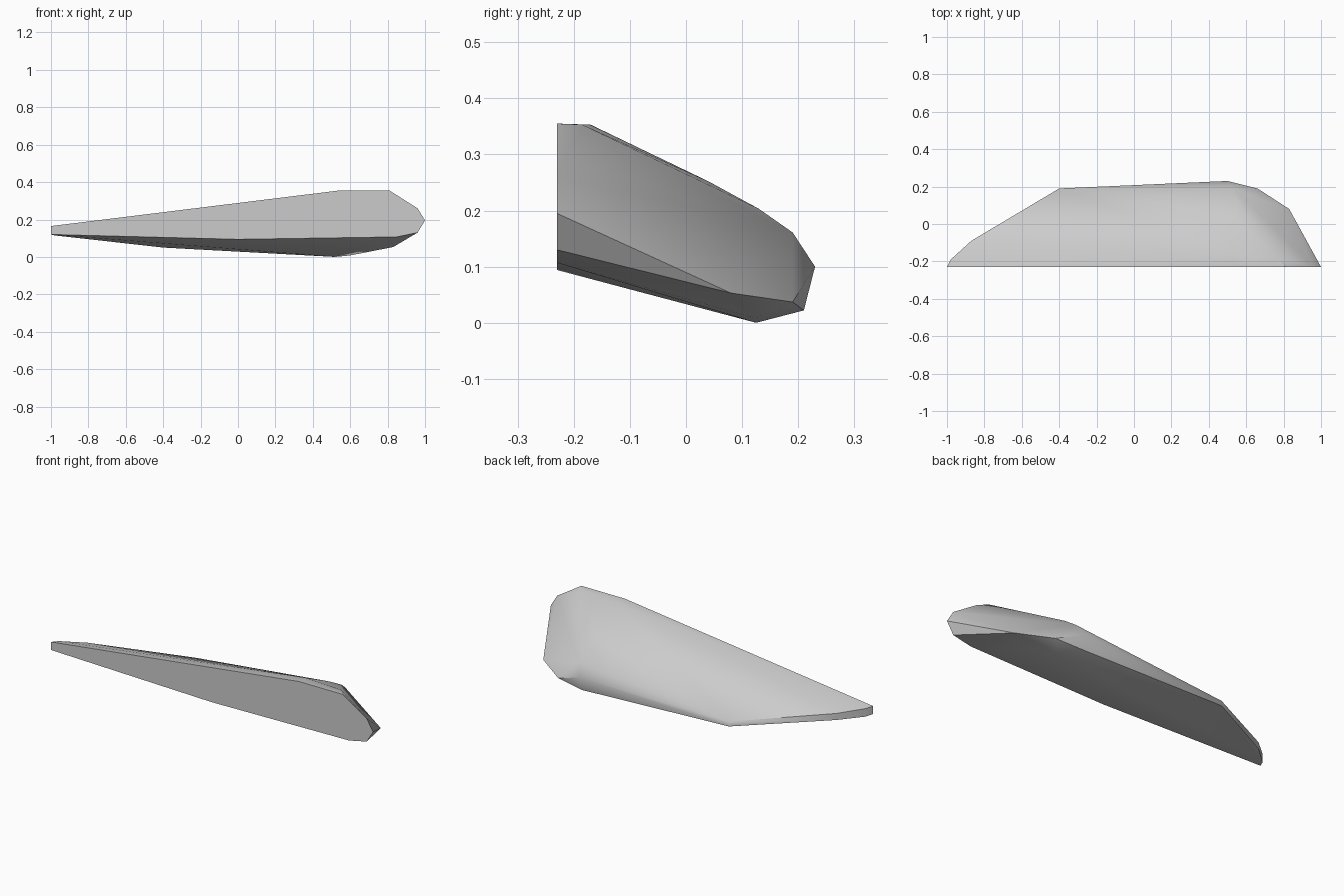
import bpy
import bmesh
import math

cube = bpy.data.objects.get("Cube")
if cube:
    bpy.data.objects.remove(cube, do_unlink=True)

# Flat front outline (x, z)
FRONT_Y = -0.23
front_outline = [(-1, 0.12), (-1, 0.165), (0.54, 0.355), (0.81, 0.355),
                 (0.96, 0.26), (1, 0.195), (0.96, 0.13), (0.85, 0.107),
                 (0.5, 0.098), (0, 0.094)]

# Rounded crown running back from the top edge
crown = [(0.54, -0.17, 0.353), (0.77, -0.185, 0.353), (0.54, 0.04, 0.252),
         (0.55, 0.13, 0.203), (0.53, 0.19, 0.161)]

# Thin rear rim and pointed tip
rear_rim = [(0.5, 0.23, 0.1), (-0.4, 0.19, 0.077),
            (-0.87, -0.09, 0.142), (-0.98, -0.19, 0.16)]

# Lower keel and rounded end
keel = [(-0.98, -0.19, 0.115), (-0.87, -0.09, 0.105), (-0.4, 0.19, 0.05),
        (0.5, 0.21, 0.022), (0.52, 0.125, 0), (0.6, 0.125, 0.008),
        (0.66, 0.19, 0.037), (0.83, 0.08, 0.053)]


def make_material(name, colour):
    mat = bpy.data.materials.new(name)
    mat.use_nodes = True
    mat.diffuse_color = colour
    mat.node_tree.nodes["Principled BSDF"].inputs["Base Color"].default_value = colour
    return mat


# Stretch a faceted skin over the outlines
bm = bmesh.new()
points = [(x, FRONT_Y, z) for x, z in front_outline] + crown + rear_rim + keel
for p in points:
    bm.verts.new(p)
hull = bmesh.ops.convex_hull(bm, input=bm.verts)
unused = {g for g in hull["geom_interior"] + hull["geom_unused"]
          if isinstance(g, bmesh.types.BMVert)}
bmesh.ops.delete(bm, geom=list(unused), context="VERTS")
bmesh.ops.dissolve_limit(bm, angle_limit=math.radians(1),
                         verts=bm.verts, edges=bm.edges)
bmesh.ops.recalc_face_normals(bm, faces=bm.faces)

mesh = bpy.data.meshes.new("blade_shell")
bm.to_mesh(mesh)
bm.free()
mesh.materials.append(make_material("light_grey", (0.6, 0.6, 0.6, 1)))
shell = bpy.data.objects.new("blade_shell", mesh)
bpy.context.collection.objects.link(shell)

# Soft crown with crisp rims
bpy.ops.object.select_all(action="DESELECT")
shell.select_set(True)
bpy.context.view_layer.objects.active = shell
bpy.ops.object.shade_smooth_by_angle(angle=math.radians(35))
